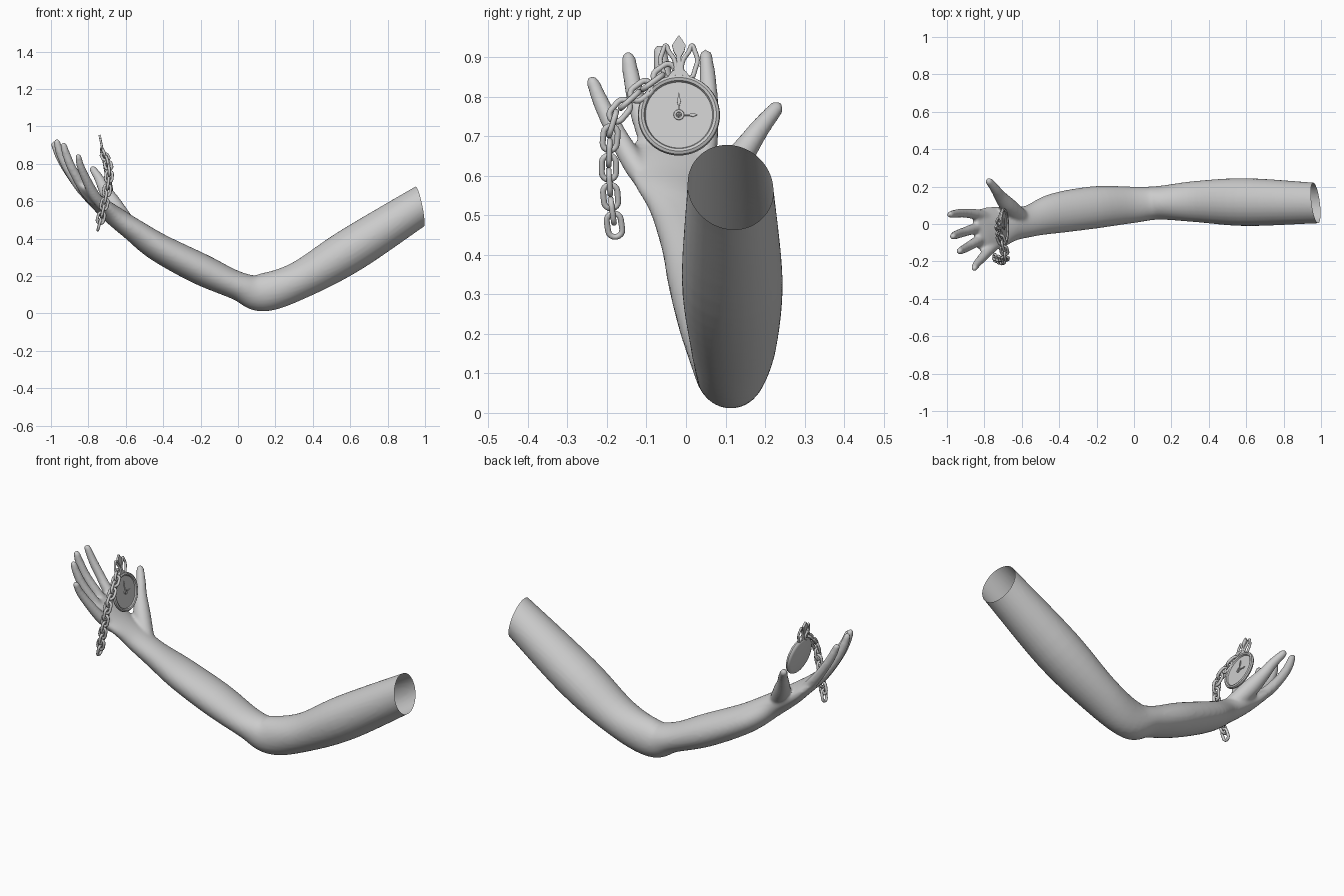
import bpy, bmesh, math
from mathutils import Vector, Matrix

if "Cube" in bpy.data.objects:
    bpy.data.objects.remove(bpy.data.objects["Cube"])


def spline(pts, n=6):
    """Catmull-Rom resampling of tuples of any length."""
    out = []
    P = [Vector(p) for p in pts]
    for i in range(len(P) - 1):
        a, b, c, d = P[max(i - 1, 0)], P[i], P[i + 1], P[min(i + 2, len(P) - 1)]
        for k in range(n):
            t = k / n
            out.append(0.5 * (2 * b + (c - a) * t + (2 * a - 5 * b + 4 * c - d) * t * t
                              + (3 * b - a - 3 * c + d) * t ** 3))
    return out + [P[-1]]


def sweep(bm, secs, ref, sides=12, closed=False):
    """Sweep an ellipse; every section is x, y, z, half width, half height."""
    n, rings = len(secs), []
    for i, s in enumerate(secs):
        a = secs[i - 1] if closed or i else s
        b = secs[(i + 1) % n] if closed or i < n - 1 else s
        t = (Vector(b[:3]) - Vector(a[:3])).normalized()
        w = Vector(ref).cross(t).normalized()
        h = t.cross(w)
        rings.append([bm.verts.new(Vector(s[:3]) + w * s[3] * math.cos(q) + h * s[4] * math.sin(q))
                      for q in [2 * math.pi * k / sides for k in range(sides)]])
    for i in range(n if closed else n - 1):
        A, B = rings[i], rings[(i + 1) % n]
        for k in range(sides):
            j = (k + 1) % sides
            bm.faces.new((A[k], A[j], B[j], B[k]))
    if not closed:
        bm.faces.new(rings[0][::-1])
        bm.faces.new(rings[-1])


def finish(bm, name, matrix=None, angle=40):
    bmesh.ops.recalc_face_normals(bm, faces=bm.faces[:])
    me = bpy.data.meshes.new(name)
    bm.to_mesh(me)
    bm.free()
    ob = bpy.data.objects.new(name, me)
    bpy.context.collection.objects.link(ob)
    if matrix:
        ob.matrix_world = matrix
    bpy.ops.object.select_all(action='DESELECT')
    ob.select_set(True)
    bpy.context.view_layer.objects.active = ob
    bpy.ops.object.shade_smooth_by_angle(angle=math.radians(angle))
    return ob


# Arm and palm, from shoulder to knuckles
bm = bmesh.new()
arm = [(1.10, .11, .645, .105, .10), (.97, .112, .572, .109, .103), (.60, .117, .337, .128, .118),
       (.33, .12, .178, .110, .101), (.13, .113, .112, .090, .102), (0, .103, .147, .097, .076),
       (-.2, .09, .237, .113, .084), (-.42, .057, .35, .108, .076), (-.56, .015, .447, .085, .062),
       (-.66, .0, .52, .095, .053), (-.74, -.02, .585, .115, .040), (-.81, -.035, .648, .115, .032),
       (-.845, -.04, .685, .095, .020)]
sweep(bm, spline(arm), (0, 0, 1), 28)

# Fingers and thumb, each point x, y, z, radius
fingers = [
    [(-.78, .035, .61, .028), (-.835, .05, .665, .029), (-.90, .058, .75, .025), (-.95, .056, .83, .023), (-.983, .05, .903, .018)],
    [(-.78, -.015, .61, .028), (-.84, -.022, .67, .029), (-.915, -.045, .78, .025), (-.952, -.058, .86, .023), (-.968, -.066, .915, .018)],
    [(-.77, -.06, .60, .028), (-.82, -.082, .66, .029), (-.885, -.12, .77, .025), (-.918, -.138, .85, .022), (-.932, -.145, .897, .018)],
    [(-.72, -.09, .57, .028), (-.77, -.135, .635, .029), (-.818, -.188, .73, .024), (-.843, -.217, .79, .021), (-.853, -.236, .837, .017)],
    [(-.60, .03, .49, .045), (-.67, .095, .59, .045), (-.715, .148, .665, .033), (-.742, .187, .72, .026), (-.775, .228, .770, .020)],
]
for pts in fingers:
    s = spline([p + (p[3],) for p in pts])
    t, tip = (Vector(s[-1][:3]) - Vector(s[-2][:3])).normalized(), s[-1]
    for f, r in ((.5, .87), (.85, .52), (.97, .24)):
        c = Vector(tip[:3]) + t * tip[3] * f
        s.append(Vector((*c, tip[3] * r, tip[3] * r)))
    sweep(bm, s, (0, 1, 0) if pts[0][1] < .03 else (1, 0, .6), 14)
tmp = finish(bm, "arm_parts")

# Fuse into one skin, soften it, then cut the shoulder end open
m = tmp.modifiers.new("fuse", 'REMESH')
m.mode, m.voxel_size = 'VOXEL', .008
m = tmp.modifiers.new("soften", 'SMOOTH')
m.factor, m.iterations = .5, 7
ev = tmp.evaluated_get(bpy.context.evaluated_depsgraph_get())
bm = bmesh.new()
bm.from_mesh(ev.to_mesh())
ev.to_mesh_clear()
bpy.data.objects.remove(tmp)
bmesh.ops.bisect_plane(bm, geom=bm.verts[:] + bm.edges[:] + bm.faces[:],
                       plane_co=(.972, .11, .57), plane_no=(1, .14, .21), clear_outer=True)
finish(bm, "arm_and_hand", angle=70)

# Watch frame: local x = sideways, local y = up the dial, local z = out of the dial
n = Vector((.98, 0, .196))
M = Matrix(((0, -.196, .98, -.70), (1, 0, 0, -.018), (0, .98, .196, .753), (0, 0, 0, 1)))

# Watch case: turned profile with raised rim and sunken dial
bm = bmesh.new()
prof = [(0, -.014), (.088, -.012), (.099, -.007), (.104, .001), (.102, .010), (.095, .014),
        (.088, .011), (.085, .004), (0, .004)]
vs = [bm.verts.new((r, 0, z)) for r, z in prof]
es = [bm.edges.new(p) for p in zip(vs, vs[1:])]
bmesh.ops.spin(bm, geom=vs + es, cent=(0, 0, 0), axis=(0, 0, 1), angle=2 * math.pi, steps=56)
bmesh.ops.remove_doubles(bm, verts=bm.verts[:], dist=1e-5)
finish(bm, "watch_case", M)


def plate(name, half, z0, z1, rot=0):
    """Flat symmetric plate from its right half outline."""
    b = bmesh.new()
    pts = half + [(-x, y) for x, y in reversed(half) if x > 0]
    f = b.faces.new([b.verts.new((x, y, z0)) for x, y in pts])
    ext = bmesh.ops.extrude_face_region(b, geom=[f])['geom']
    bmesh.ops.translate(b, vec=(0, 0, z1 - z0), verts=[v for v in ext if isinstance(v, bmesh.types.BMVert)])
    return finish(b, name, M @ Matrix.Rotation(rot, 4, 'Z'))


# Watch hands and centre ring
plate("minute_hand", [(0, .060), (.002, .048), (.005, .036), (.002, .024), (.002, .010)], .004, .008)
plate("hour_hand", [(0, .047), (.005, .036), (.002, .026), (.002, .010)], .004, .008, -math.pi / 2)


def loop(name, pts, wide, thick, matrix, sides=10):
    b = bmesh.new()
    sweep(b, [(x, y, z, wide, thick) for x, y, z in pts], (0, 0, 1), sides, True)
    return finish(b, name, matrix, 60)


circle = [(math.cos(2 * math.pi * k / 24), math.sin(2 * math.pi * k / 24)) for k in range(24)]
loop("hand_hub", [(.010 * c, .010 * s, .007) for c, s in circle], .0035, .003, M)
loop("hub_pin", [(.002 * c, .002 * s, .006) for c, s in circle], .002, .003, M)

# Crown: pointed middle petal, side loops and a neck
plate("crown_petal", [(0, .206), (.008, .195), (.017, .180), (.014, .166), (.006, .152), (.005, .132), (.007, .09)], -.006, .006)
plate("crown_neck", [(0, .122), (.018, .112), (.032, .092)], -.008, .008)
petal = [(.014, .098, 0), (.033, .098, 0), (.041, .118, 0), (.047, .142, 0), (.041, .164, 0), (.033, .181, 0),
         (.025, .164, 0), (.012, .145, 0), (.007, .122, 0), (.014, .098, 0)]
for side in (1, -1):
    loop("crown_loop", [(side * p[0], p[1], 0) for p in spline(petal, 4)[:-1]], .006, .006, M)

# Chain: oval links along a hanging path, every other one turned a quarter
path = spline([(-.722, -.055, .858), (-.705, -.10, .825), (-.692, -.152, .782), (-.690, -.186, .73),
               (-.705, -.195, .63), (-.725, -.19, .54), (-.742, -.181, .475)], 20)
link = []
for end in (1, -1):
    for k in range(9):
        q = -math.pi / 2 + math.pi * k / 8
        link.append((end * (.013 + .018 * math.cos(q)), end * .018 * math.sin(q), 0))
length = sum((b - a).length for a, b in zip(path, path[1:]))
count = round(length / .039)
for i in range(count + 1):
    target, d, j = length * i / count, 0, 0
    while j < len(path) - 2 and d + (path[j + 1] - path[j]).length < target:
        d += (path[j + 1] - path[j]).length
        j += 1
    t = (path[j + 1] - path[j]).normalized()
    pos = path[j] + t * (target - d)
    side = t.cross(Vector((1, 0, 0))).normalized()
    out = t.cross(side)
    if (count - i) % 2:
        side, out = out, -side
    R = Matrix((t, side, out)).transposed().to_4x4()
    loop("chain_link", link, .0075, .0075, Matrix.Translation(pos) @ R)
